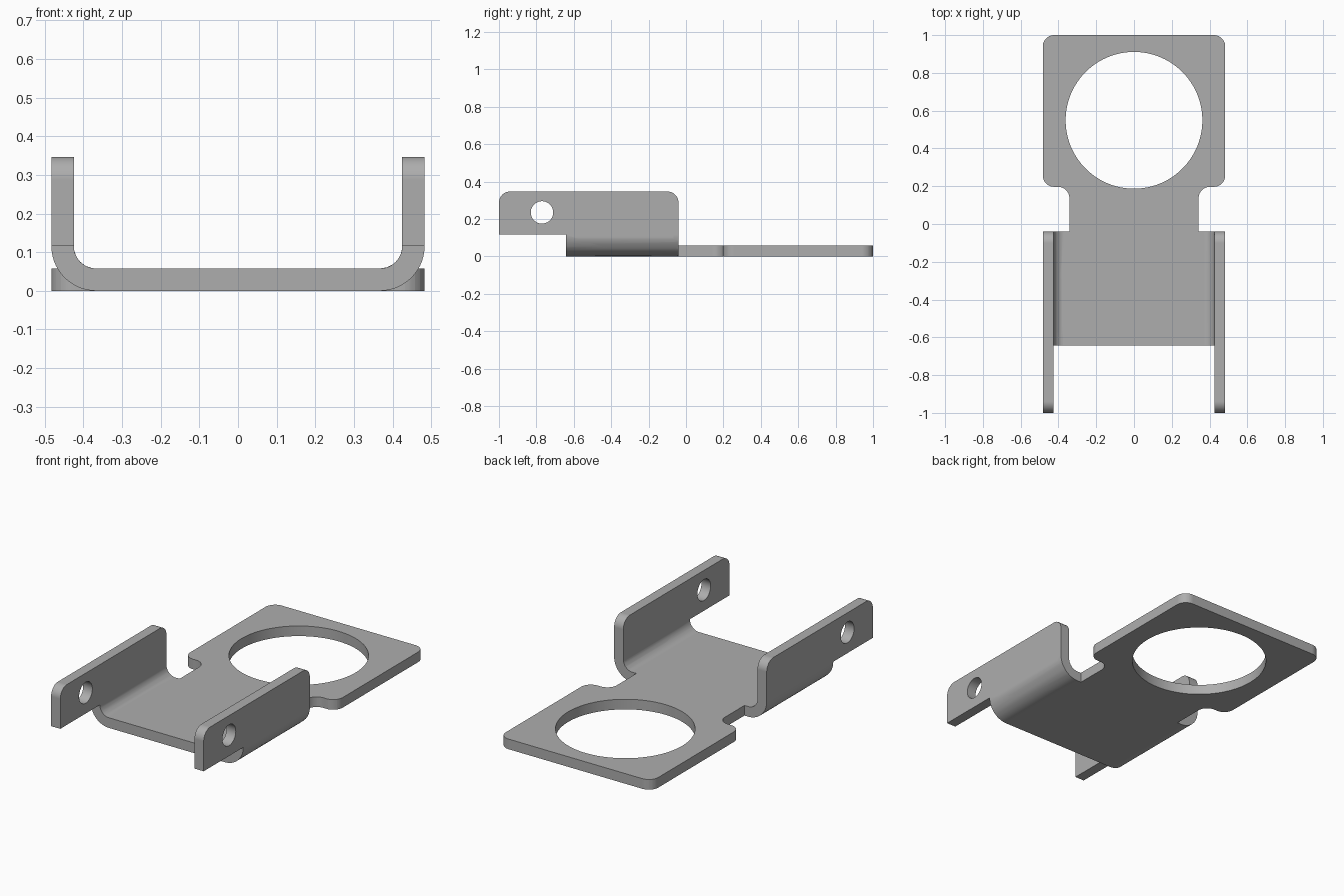
import bpy
import bmesh
from math import sin, cos, pi, radians

if "Cube" in bpy.data.objects:
    bpy.data.objects.remove(bpy.data.objects["Cube"], do_unlink=True)

THICK = 0.058                     # sheet thickness
HALF = 0.483                      # half width, outside
R = 0.116                         # outer bend radius
BEND = HALF - R                   # where the bend starts
LENGTH = R * pi / 2               # flat length of the bend
WALL = BEND + LENGTH              # where the upright wall starts
TOP = WALL + 0.347 - R            # wall's upper edge, unfolded
BACK, FLOOR, FRONT = -0.04, -0.642, -1.0
NECK, SHOULDER, C = 0.342, 0.197, 0.06
STEPS = 14


def arc(cx, cy, r, start, end, n=10):
    angles = [radians(start + (end - start) * i / n) for i in range(n + 1)]
    return [(cx + r * cos(a), cy + r * sin(a)) for a in angles]


def add_loop(bm, points):
    verts = [bm.verts.new((x, y, 0)) for x, y in points]
    return [bm.edges.new((v, verts[i - 1])) for i, v in enumerate(verts)]


def fold(co):
    """Bend the unfolded sheet up into a side wall."""
    s, side = abs(co.x), 1 if co.x > 0 else -1
    if s <= BEND or co.y > BACK + 0.01:
        return
    a = min((s - BEND) / LENGTH, 1) * pi / 2
    r = R - co.z
    co.x = side * (BEND + r * sin(a))
    co.z = R - r * cos(a) + max(s - WALL, 0)


# Flat pattern: half outline, mirrored
half = [(WALL, FLOOR), (WALL, FRONT)]
half += arc(TOP - C, FRONT + C, C, -90, 0)
half += arc(TOP - C, BACK - C, C, 0, 90)
half += [(NECK, BACK)]
half += arc(NECK + C, SHOULDER - C, C, 180, 90)
half += arc(HALF - C, SHOULDER + C, C, -90, 0)
half += arc(HALF - C, 1 - C, C, 0, 90)
outline = half + [(-x, y) for x, y in reversed(half)]

bm = bmesh.new()
edges = add_loop(bm, outline)

# Large ring opening and the two pivot holes
edges += add_loop(bm, arc(0, 0.549, 0.362, 0, 360, 96)[:-1])
for side in (-1, 1):
    edges += add_loop(bm, arc(side * (WALL + 0.235 - R), -0.77, C, 0, 360, 40)[:-1])
bmesh.ops.triangle_fill(bm, edges=edges, use_beauty=True)

# Cut lines across the bends
for side in (-1, 1):
    for i in range(STEPS + 1):
        x = side * (BEND + LENGTH * i / STEPS)
        bmesh.ops.bisect_plane(bm, geom=bm.verts[:] + bm.edges[:] + bm.faces[:],
                               dist=1e-5, plane_co=(x, 0, 0), plane_no=(1, 0, 0))

# Give the sheet its thickness
rim = [e for e in bm.edges if len(e.link_faces) == 1]
copy = bmesh.ops.duplicate(bm, geom=bm.verts[:] + bm.edges[:] + bm.faces[:])
vmap = copy["vert_map"]
for v in [g for g in copy["geom"] if isinstance(g, bmesh.types.BMVert)]:
    v.co.z = THICK
for e in rim:
    a, b = e.verts
    bm.faces.new((a, b, vmap[b], vmap[a]))

# Fold both walls and tidy
for v in bm.verts:
    fold(v.co)
bmesh.ops.dissolve_limit(bm, angle_limit=radians(0.5), verts=bm.verts[:], edges=bm.edges[:])
bmesh.ops.recalc_face_normals(bm, faces=bm.faces[:])

mesh = bpy.data.meshes.new("folded_bracket")
bm.to_mesh(mesh)
bm.free()
bracket = bpy.data.objects.new("folded_bracket", mesh)
bpy.context.collection.objects.link(bracket)

# Plain grey metal
grey = bpy.data.materials.new("plain_grey")
grey.use_nodes = True
colour = (0.42, 0.42, 0.42, 1)
grey.diffuse_color = colour
grey.node_tree.nodes["Principled BSDF"].inputs["Base Color"].default_value = colour
mesh.materials.append(grey)

# Smooth bends and corners, crisp edges
bpy.ops.object.select_all(action="DESELECT")
bracket.select_set(True)
bpy.context.view_layer.objects.active = bracket
bpy.ops.object.shade_smooth_by_angle(angle=radians(30))
weighted = bracket.modifiers.new("flat_face_normals", "WEIGHTED_NORMAL")
weighted.keep_sharp = True
